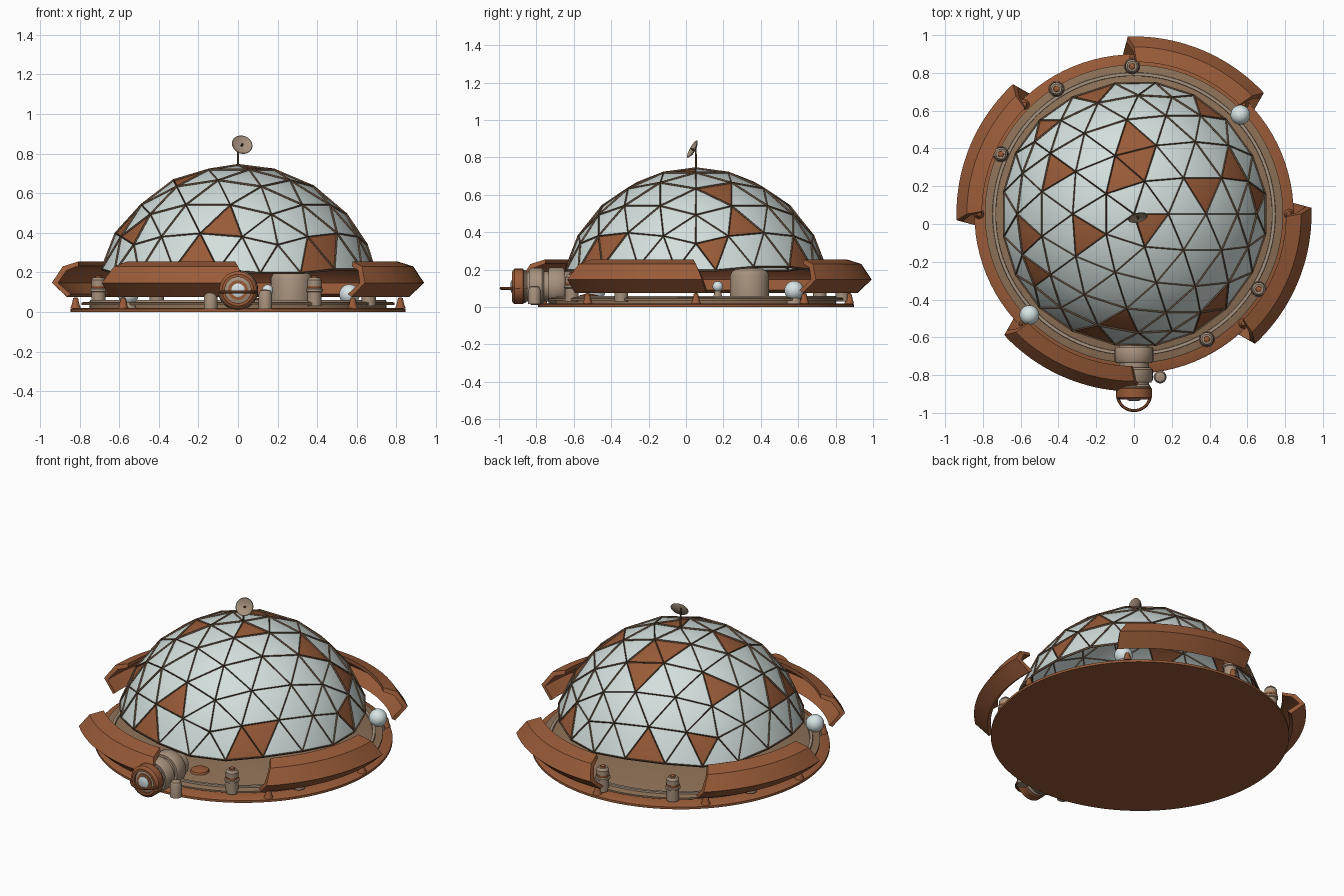
import bpy, bmesh, math
from mathutils import Vector, Matrix

if "Cube" in bpy.data.objects:
    bpy.data.objects.remove(bpy.data.objects["Cube"])

CY = 0.053            # dome axis position on y
C = Vector((0, CY, 0))


def mat(name, rgb):
    m = bpy.data.materials.new(name)
    m.diffuse_color = (*rgb, 1)
    m.use_nodes = True
    m.node_tree.nodes["Principled BSDF"].inputs["Base Color"].default_value = m.diffuse_color
    return m


RUST = mat("rust_brown", (0.32, 0.105, 0.04))
TAN = mat("warm_tan", (0.38, 0.28, 0.2))
RING = mat("dull_tan", (0.27, 0.165, 0.095))
STRUT = mat("dark_strut", (0.14, 0.08, 0.045))
PANEL = mat("pale_panel", (0.65, 0.74, 0.72))
WHITE = mat("pale_white", (0.7, 0.8, 0.82))


def make(name, bm, mats, smooth=True):
    me = bpy.data.meshes.new(name)
    bm.to_mesh(me)
    bm.free()
    for m in mats:
        me.materials.append(m)
    ob = bpy.data.objects.new(name, me)
    bpy.context.collection.objects.link(ob)
    if smooth:
        bpy.ops.object.select_all(action='DESELECT')
        ob.select_set(True)
        bpy.context.view_layer.objects.active = ob
        bpy.ops.object.shade_smooth_by_angle(angle=math.radians(35))
    return ob


def lathe(name, prof, m, origin, axis=(0, 0, 1), segs=32, closed=False):
    """Spin (radius, height) points around an axis through origin."""
    bm = bmesh.new()
    rot = Vector((0, 0, 1)).rotation_difference(Vector(axis).normalized()).to_matrix()
    rows = []
    for r, h in prof:
        rows.append([bm.verts.new(Vector(origin) + rot @ Vector((r * math.cos(t), r * math.sin(t), h)))
                     for t in (2 * math.pi * i / segs for i in range(segs))])
    pairs = list(zip(rows, rows[1:])) + ([(rows[-1], rows[0])] if closed else [])
    for a, b in pairs:
        for i in range(segs):
            j = (i + 1) % segs
            bm.faces.new((a[i], a[j], b[j], b[i]))
    if not closed:
        bm.faces.new(rows[0][::-1])
        bm.faces.new(rows[-1])
    bmesh.ops.recalc_face_normals(bm, faces=bm.faces)
    return make(name, bm, [m])


def polar(deg, r, z=0):
    a = math.radians(deg)
    return Vector((r * math.cos(a), CY + r * math.sin(a), z))


def ball(name, pos, r, m):
    bm = bmesh.new()
    bmesh.ops.create_uvsphere(bm, u_segments=24, v_segments=14, radius=r,
                              matrix=Matrix.Translation(pos))
    return make(name, bm, [m])


# base disc, raised tan floor and a low rib
lathe("base_disc", [(0.845, 0), (0.845, 0.014), (0.835, 0.02), (0.7, 0.02)], RUST, C, segs=96)
lathe("raised_floor", [(0.75, 0.02), (0.75, 0.034), (0.79, 0.036), (0.79, 0.046), (0.78, 0.05)],
      RING, C, segs=96)
lathe("floor_rib", [(0.73, 0.046), (0.75, 0.046), (0.748, 0.06), (0.732, 0.06)], TAN, C,
      segs=96, closed=True)

# geodesic dome, open below: pale panels with a few rust ones
DC, R = Vector((0, CY, 0.015)), 0.724
bm = bmesh.new()
bmesh.ops.create_icosphere(bm, subdivisions=3, radius=R, matrix=Matrix.Translation(DC))
low = [f for f in bm.faces if f.calc_center_median().z < 0.195]
bmesh.ops.delete(bm, geom=low, context='FACES')
frame = bm.copy()
rust_xy = [(-.24, .69), (.01, .45), (.02, .34), (-.03, .27), (-.41, .32), (-.26, -.05), (-.55, -.06),
           (-.53, -.29), (.085, -.015), (.39, .185), (.52, .31), (.39, .67), (.38, -.5), (.46, -.42),
           (-.085, -.51), (-.2, -.56), (.665, .085), (-.49, .555)]
bm.faces.ensure_lookup_table()
for x, y in rust_xy:
    d2 = R * R - x * x - (y - CY) ** 2
    p = Vector((x, y, DC.z + math.sqrt(max(d2, 0.05))))
    min(bm.faces, key=lambda f: (f.calc_center_median() - p).length).material_index = 1
make("dome_panels", bm, [PANEL, RUST])

# dome struts from the same triangles
fr = make("dome_struts", frame, [STRUT], smooth=False)
w = fr.modifiers.new("struts", 'WIREFRAME')
w.thickness, w.offset, w.use_even_offset = 0.014, 0.2, False
w.use_boundary = True

# four curved armour shells: radius, height, half angle at the end
shell = [(0.805, 0.255, 21.5), (0.885, 0.23, 22.5), (0.94, 0.147, 24.5), (0.865, 0.076, 26),
         (0.845, 0.09, 26.5), (0.91, 0.147, 25), (0.865, 0.21, 23), (0.805, 0.232, 22)]
for k in range(4):
    mid, n = 67.5 + 90 * k, 20
    bm = bmesh.new()
    cols = []
    for i in range(n + 1):
        t = 2 * i / n - 1
        cols.append([bm.verts.new(polar(mid + t * h, r, z)) for r, z, h in shell])
    m = len(shell)
    for a, b in zip(cols, cols[1:]):
        for j in range(m):
            bm.faces.new((a[j], a[(j + 1) % m], b[(j + 1) % m], b[j]))
    for c in (cols[0], cols[-1]):          # end walls, one quad per shell strip
        for j in range(3):
            bm.faces.new((c[j], c[j + 1], c[m - 2 - j], c[m - 1 - j]))
    bmesh.ops.recalc_face_normals(bm, faces=bm.faces)
    make(f"armour_shell_{k + 1}", bm, [RUST])

# small cone studs around the disc
for k in range(8):
    lathe(f"cone_stud_{k + 1}", [(0.027, 0.018), (0.02, 0.035), (0.012, 0.07), (0.005, 0.074)], RUST,
          polar(45 * k, 0.82), segs=16)

# equipment under the dome: storage tank, low hatch, small sphere
lathe("storage_tank", [(0.105, 0.05), (0.105, 0.17), (0.095, 0.19), (0.07, 0.205), (0.02, 0.21)],
      TAN, (0.27, 0.34, 0))
lathe("floor_hatch", [(0.055, 0.05), (0.05, 0.062), (0.02, 0.07)], RUST, (0.1, -0.52, 0))
ball("small_sphere", (0.15, 0.17, 0.11), 0.028, WHITE)
lathe("small_sphere_stand", [(0.025, 0.05), (0.015, 0.09)], TAN, (0.15, 0.17, 0), segs=16)

# capped bollards on the foundation
for k, (x, y) in enumerate([(-.01, .835), (-.41, .715), (-.705, .37), (.66, -.345), (.386, -.61)]):
    lathe(f"bollard_{k + 1}", [(0.036, 0.03), (0.036, 0.1), (0.043, 0.104), (0.043, 0.115), (0.036, 0.12),
                               (0.036, 0.16), (0.026, 0.174)], TAN, (x, y, 0), segs=24)
    lathe(f"bollard_band_{k + 1}", [(0.038, 0.12), (0.038, 0.132)], RUST, (x, y, 0), segs=24)
    lathe(f"bollard_cap_{k + 1}", [(0.017, 0.17), (0.015, 0.182), (0.005, 0.187)], RUST, (x, y, 0), segs=16)

# white pressure spheres on pedestals
for k, a in enumerate((43, 224)):
    lathe(f"sphere_pedestal_{k + 1}", [(0.04, 0.02), (0.03, 0.06)], TAN, polar(a, 0.77), segs=24)
    ball(f"pressure_sphere_{k + 1}", polar(a, 0.77, 0.088), 0.052, WHITE)

# airlock facing the front
A = (0, -0.6, 0.11)
F = (0, -1, 0)
lathe("airlock_tube", [(0.08, 0), (0.08, 0.25), (0.088, 0.26), (0.088, 0.285)], TAN, A, F)
lathe("airlock_inner_collar", [(0.095, 0.05), (0.102, 0.06), (0.102, 0.125), (0.095, 0.135)], TAN, A, F)
lathe("airlock_mid_collar", [(0.09, 0.16), (0.1, 0.17), (0.1, 0.225), (0.09, 0.24)], TAN, A, F)
lathe("airlock_outer_ring", [(0.086, 0.265), (0.095, 0.272), (0.095, 0.318), (0.08, 0.33), (0.066, 0.33),
                             (0.066, 0.265)], RUST, A, F, closed=True)
lathe("airlock_door", [(0.067, 0.28), (0.067, 0.318), (0.05, 0.324)], TAN, A, F)
lathe("airlock_door_plate", [(0.05, 0.32), (0.05, 0.328)], RUST, A, F)
lathe("airlock_window", [(0.034, 0.32), (0.034, 0.333), (0.02, 0.338)], WHITE, A, F)
lathe("airlock_rail", [(0.088 + 0.008 * math.cos(t), 0.1 + 0.008 * math.sin(t))
                       for t in (math.pi * i / 4 for i in range(8))], RUST, (0, -0.9, 0),
      segs=48, closed=True)
for s, side in ((-1, "left"), (1, "right")):
    lathe(f"airlock_post_{side}", [(0.034, 0.015), (0.034, 0.09), (0.026, 0.108), (0.012, 0.112)], TAN,
          (0.138 * s, -0.81 if s > 0 else -0.79, 0), segs=24)

# antenna mast and tilted dish on top
lathe("antenna_mast", [(0.006, 0.73), (0.004, 0.865)], STRUT, C, segs=10)
D, N = (0.02, 0.038, 0.842), (0.22, -0.85, 0.48)
lathe("antenna_dish", [(0.012, -0.01), (0.035, -0.005), (0.053, 0.005), (0.05, 0.007), (0.033, -0.001),
                       (0.01, -0.005)], TAN, D, N)
lathe("antenna_feed", [(0.006, -0.006), (0.004, 0.014)], STRUT, D, N, segs=10)
